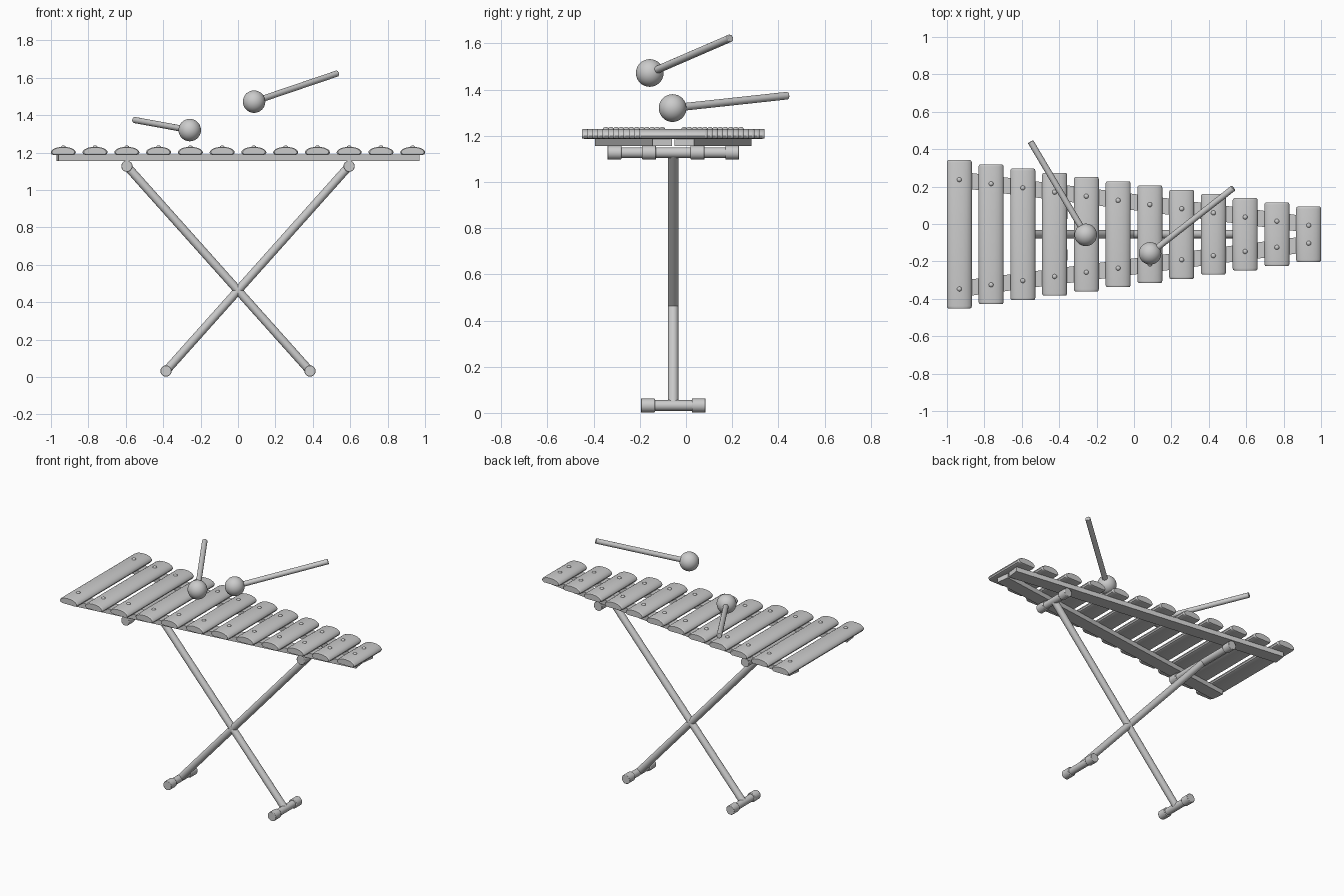
import bpy, bmesh, math
from mathutils import Vector

if "Cube" in bpy.data.objects:
    bpy.data.objects.remove(bpy.data.objects["Cube"])

YC = -0.055          # centre line of the instrument


def smooth(ob, angle=40):
    bpy.ops.object.select_all(action='DESELECT')
    ob.select_set(True)
    bpy.context.view_layer.objects.active = ob
    bpy.ops.object.shade_smooth_by_angle(angle=math.radians(angle))


def mesh_object(name, bm):
    bmesh.ops.recalc_face_normals(bm, faces=bm.faces)
    me = bpy.data.meshes.new(name)
    bm.to_mesh(me)
    bm.free()
    ob = bpy.data.objects.new(name, me)
    bpy.context.collection.objects.link(ob)
    return ob


def rod(name, a, b, r, bevel=0.0):
    a, b = Vector(a), Vector(b)
    d = b - a
    bpy.ops.mesh.primitive_cylinder_add(vertices=24, radius=r, depth=d.length, location=(a + b) / 2)
    ob = bpy.context.object
    ob.name = name
    ob.rotation_euler = d.to_track_quat('Z', 'Y').to_euler()
    if bevel:
        m = ob.modifiers.new("bevel", 'BEVEL')
        m.width, m.segments = bevel, 2
    smooth(ob)
    return ob


def ball(name, loc, r, squash=1.0, seg=32):
    bpy.ops.mesh.primitive_uv_sphere_add(segments=seg, ring_count=seg // 2, radius=r, location=loc)
    ob = bpy.context.object
    ob.name = name
    ob.scale.z = squash
    smooth(ob, 60)


def offset(x):       # half distance between the rails
    return 0.2925 - (x + 0.934) / 1.868 * 0.245


# arched bar cross-section, right half from bottom to top
half = [(0.052, 1.187), (0.062, 1.191), (0.067, 1.200), (0.065, 1.208),
        (0.056, 1.217), (0.040, 1.225), (0.020, 1.229)]
section = half + [(0, 1.230)] + [(-x, z) for x, z in reversed(half)]


def bar(name, x, length):
    bm = bmesh.new()
    ends = [(0.0, 0.90), (0.003, 0.955), (0.012, 1.0)]
    stations = [(-length + d, s) for d, s in ends] + [(length - d, s) for d, s in reversed(ends)]
    rings = [[bm.verts.new((x + px * s, YC + y, 1.205 + (pz - 1.205) * s)) for px, pz in section]
             for y, s in stations]
    n = len(section)
    for r0, r1 in zip(rings, rings[1:]):
        for i in range(n):
            bm.faces.new((r0[i], r0[(i + 1) % n], r1[(i + 1) % n], r1[i]))
    bm.faces.new(rings[0])
    bm.faces.new(rings[-1])
    smooth(mesh_object(name, bm), 35)


# twelve tone bars with two bolts each
for i in range(12):
    t = i / 11
    x = -0.934 + 1.868 * t
    bar(f"tone_bar_{i + 1}", x, 0.396 - 0.2485 * t)
    for s in (-1, 1):
        ball(f"bolt_{i + 1}", (x, YC + s * offset(x), 1.228), 0.013, 0.8, 16)

# two converging rails
for s in (-1, 1):
    a = Vector((-0.965, YC + s * offset(-0.965), 1.1725))
    b = Vector((0.965, YC + s * (offset(0.965) + 0.004), 1.1725))
    bpy.ops.mesh.primitive_cube_add(size=1, location=(a + b) / 2)
    rail = bpy.context.object
    rail.name = "rail"
    rail.scale = ((b - a).length, 0.086, 0.033)
    rail.rotation_euler.z = math.atan2(b.y - a.y, b.x - a.x)


# cross tubes with thicker end sleeves
def cross_tube(name, x, z, half_len):
    rod(name, (x, YC - half_len + 0.005, z), (x, YC + half_len - 0.005, z), 0.023)
    for s in (-1, 1):
        rod(name + "_sleeve", (x, YC + s * half_len, z),
            (x, YC + s * (half_len - 0.06), z), 0.030, 0.003)


cross_tube("upper_tube_wide", -0.594, 1.127, 0.285)
cross_tube("upper_tube_narrow", 0.594, 1.127, 0.135)
for s in (-1, 1):
    cross_tube("foot_tube", s * 0.385, 0.032, 0.14)
    # crossing legs
    rod("leg", (s * 0.590, YC, 1.123), (-s * 0.385, YC, 0.032), 0.0225)


# mallets
def mallet(name, head, tip):
    ball(name + "_head", head, 0.060)
    rod(name + "_stick", head, tip, 0.0165, 0.003)


mallet("left_mallet", (-0.258, -0.058, 1.320), (-0.553, 0.440, 1.374))
mallet("right_mallet", (0.086, -0.157, 1.472), (0.531, 0.192, 1.623))
